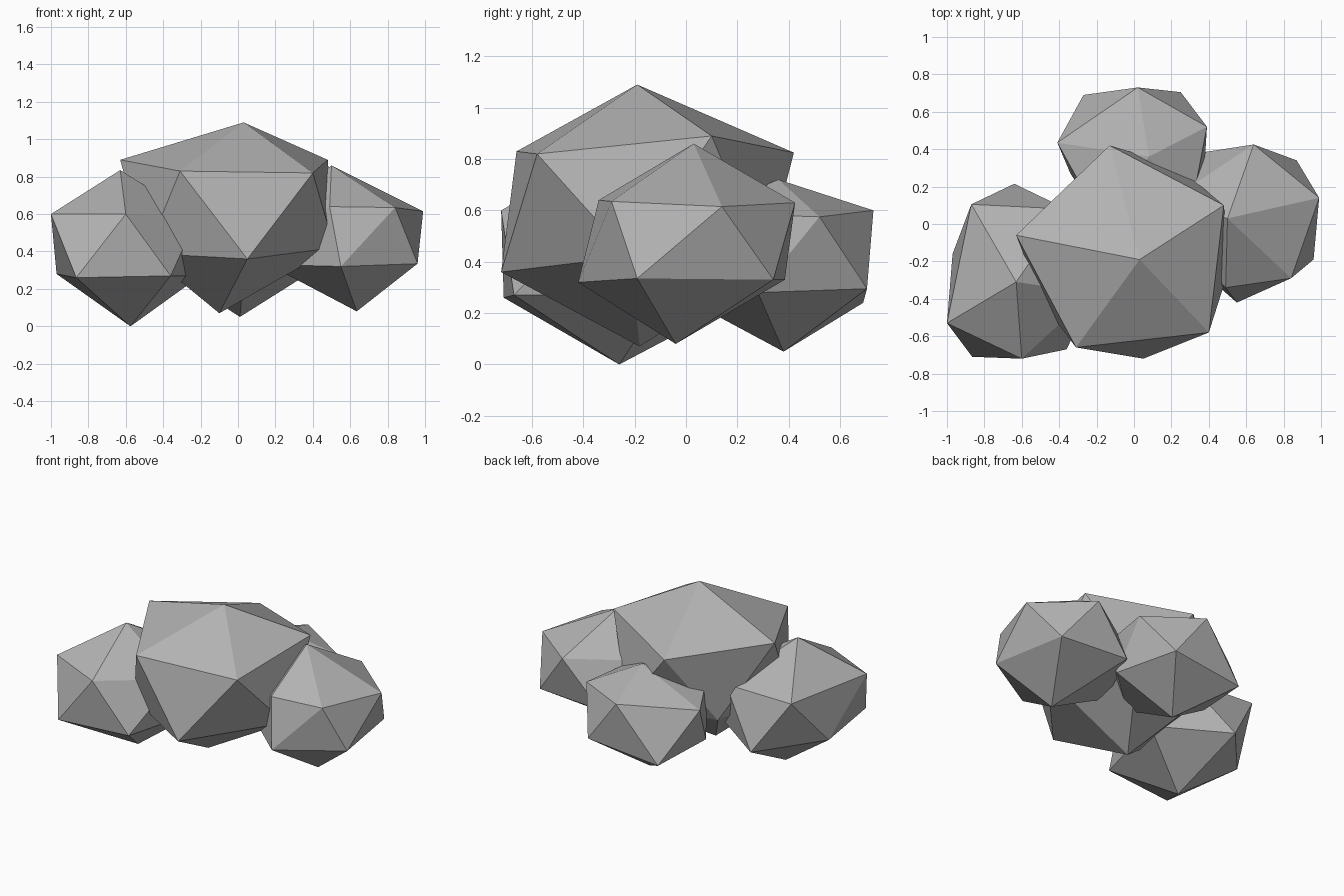
import bpy, bmesh

stone = bpy.data.materials.new("grey stone")
stone.diffuse_color = (0.45, 0.45, 0.45, 1)


def rock(name, top, upper, lower, bottom):
    """Irregular twenty-sided boulder: two poles joined by two rings of five.
    Rings run counter-clockwise; lower[i] sits between upper[i] and upper[i+1]."""
    bm = bmesh.new()
    t, b = bm.verts.new(top), bm.verts.new(bottom)
    u = [bm.verts.new(p) for p in upper]
    w = [bm.verts.new(p) for p in lower]
    for i in range(5):
        j = (i + 1) % 5
        bm.faces.new((t, u[i], u[j]))
        bm.faces.new((u[i], w[i], u[j]))
        bm.faces.new((w[i], w[j], u[j]))
        bm.faces.new((b, w[j], w[i]))
    bmesh.ops.recalc_face_normals(bm, faces=bm.faces)
    mesh = bpy.data.meshes.new(name)
    bm.to_mesh(mesh)
    bm.free()
    mesh.materials.append(stone)
    obj = bpy.data.objects.new(name, mesh)
    bpy.context.collection.objects.link(obj)


# Large boulder in the middle
rock("main_boulder", (0.03, -0.19, 1.09),
     [(0.48, 0.10, 0.89), (-0.13, 0.42, 0.825), (-0.63, -0.06, 0.89),
      (-0.31, -0.66, 0.83), (0.40, -0.58, 0.82)],
     [(0.23, 0.31, 0.39), (-0.34, 0.14, 0.36), (-0.49, -0.42, 0.39),
      (0.05, -0.72, 0.36), (0.515, -0.22, 0.42)],
     (-0.10, -0.18, 0.07))

# Small boulder on the left
rock("left_boulder", (-0.63, -0.31, 0.835),
     [(-0.36, 0.08, 0.59), (-0.87, 0.105, 0.60), (-1.0, -0.53, 0.60),
      (-0.60, -0.72, 0.60), (-0.22, -0.37, 0.58)],
     [(-0.64, 0.215, 0.25), (-0.97, -0.16, 0.28), (-0.865, -0.71, 0.26),
      (-0.36, -0.67, 0.27), (-0.20, -0.08, 0.27)],
     (-0.575, -0.26, 0.0))

# Small boulder on the right
rock("right_boulder", (0.50, 0.03, 0.86),
     [(0.99, 0.14, 0.615), (0.64, 0.425, 0.63), (0.18, 0.12, 0.62),
      (0.49, -0.34, 0.64), (0.84, -0.29, 0.635)],
     [(0.87, 0.34, 0.33), (0.38, 0.385, 0.33), (0.16, -0.08, 0.33),
      (0.55, -0.42, 0.32), (0.96, -0.19, 0.335)],
     (0.635, -0.04, 0.08))

# Small boulder at the back
rock("back_boulder", (0.08, 0.36, 0.72),
     [(0.39, 0.52, 0.575), (0.02, 0.73, 0.60), (-0.41, 0.435, 0.56),
      (-0.18, 0.02, 0.60), (0.30, 0.05, 0.59)],
     [(0.25, 0.705, 0.295), (-0.27, 0.69, 0.24), (-0.34, 0.27, 0.28),
      (0.03, -0.03, 0.27), (0.375, 0.28, 0.28)],
     (0.01, 0.38, 0.05))
